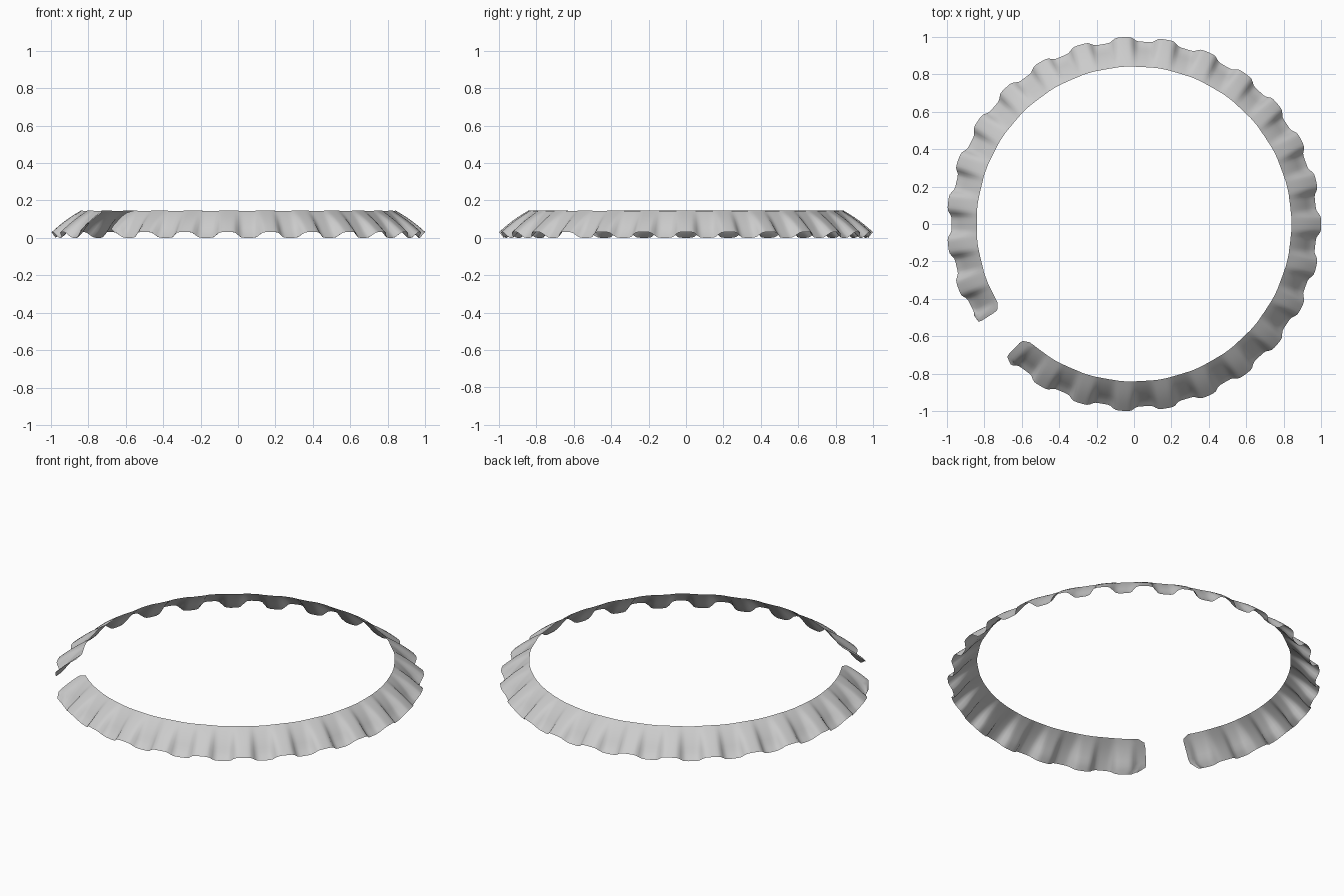
import bpy
import bmesh
from math import radians, cos, sin, pi, sqrt, tanh, hypot

cube = bpy.data.objects.get("Cube")
if cube:
    bpy.data.objects.remove(cube, do_unlink=True)

LOBES = 27
START, END = radians(-133.9), radians(212.4)
COLUMNS, ROWS = 416, 9
BLEND = radians(10)


def make_material(name, colour):
    mat = bpy.data.materials.new(name)
    mat.use_nodes = True
    mat.diffuse_color = colour
    mat.node_tree.nodes["Principled BSDF"].inputs["Base Color"].default_value = colour
    return mat


def end_inset(t):
    """Rounds the corners at the two open ends of the strip."""
    edge = max(0, 1 - min(t, 1 - t) / 0.22)
    return radians(2.6) * (1 - sqrt(1 - edge * edge))


def frill_point(angle, t):
    """Sloping collar with pleats that deepen toward the lower rim."""
    pull = end_inset(t)
    angle += pull * max(0, 1 - (angle - START) / BLEND)
    angle -= pull * max(0, 1 - (END - angle) / BLEND)
    wave = tanh(2.4 * cos(LOBES * angle)) / tanh(2.4)
    depth = 0.0015 + 0.0185 * min(1, t * 1.25) ** 1.2
    bulge = 0.006 * sin(pi * t)
    offset = depth * (wave - 1) + bulge
    r = 0.842 + 0.158 * t + 0.62 * offset
    z = 0.15 - 0.115 * t + 0.78 * offset
    return r * cos(angle), r * sin(angle), z


# Pleated open ring
bm = bmesh.new()
rows = []
for j in range(ROWS):
    t = j / (ROWS - 1)
    rows.append([bm.verts.new(frill_point(START + (END - START) * i / COLUMNS, t))
                 for i in range(COLUMNS + 1)])
for upper, lower in zip(rows, rows[1:]):
    for i in range(COLUMNS):
        bm.faces.new((upper[i], lower[i], lower[i + 1], upper[i + 1]))

# Rest the ring on the ground
lowest = min(v.co.z for v in bm.verts)
bmesh.ops.translate(bm, verts=bm.verts, vec=(0, 0, -lowest))

mesh = bpy.data.meshes.new("pleated_collar")
bm.to_mesh(mesh)
bm.free()
collar = bpy.data.objects.new("pleated_collar", mesh)
bpy.context.collection.objects.link(collar)
mesh.materials.append(make_material("light grey", (0.6, 0.6, 0.6, 1)))

bpy.ops.object.select_all(action='DESELECT')
collar.select_set(True)
bpy.context.view_layer.objects.active = collar
bpy.ops.object.shade_smooth_by_angle(angle=radians(30))
